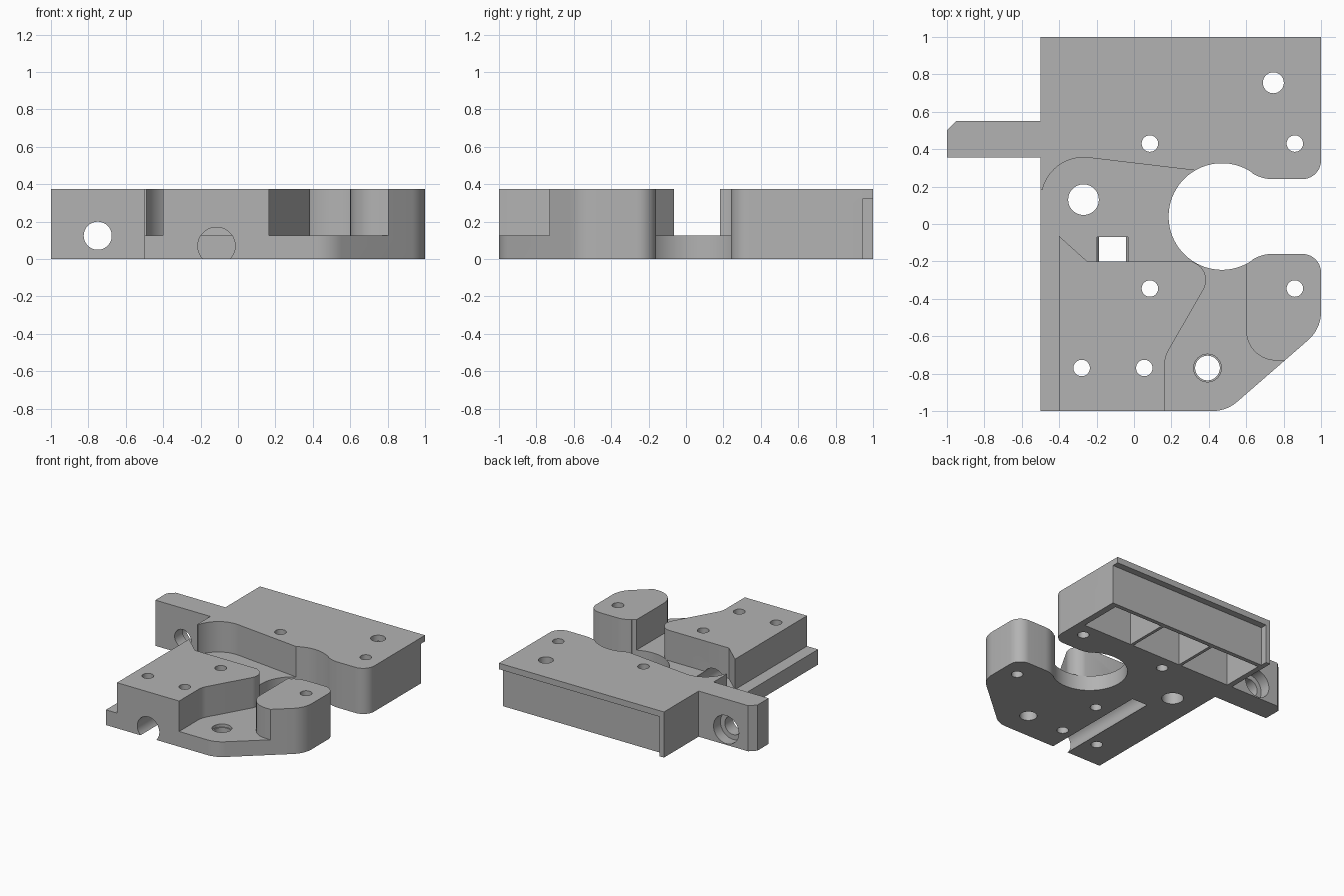
import bpy, bmesh
from math import cos, sin, radians, pi
from mathutils import Matrix

cube = bpy.data.objects.get("Cube")
if cube:
    bpy.data.objects.remove(cube, do_unlink=True)

grey = bpy.data.materials.new("plain grey")
grey.use_nodes = True
colour = (0.45, 0.45, 0.45, 1)
grey.diffuse_color = colour
grey.node_tree.nodes["Principled BSDF"].inputs["Base Color"].default_value = colour


def arc(cx, cy, r, start, end, steps=10):
    angles = [radians(start + (end - start) * i / steps) for i in range(steps + 1)]
    return [(cx + r * cos(a), cy + r * sin(a)) for a in angles]


def make_object(name, bm):
    bmesh.ops.recalc_face_normals(bm, faces=bm.faces)
    mesh = bpy.data.meshes.new(name)
    bm.to_mesh(mesh)
    bm.free()
    mesh.materials.append(grey)
    obj = bpy.data.objects.new(name, mesh)
    bpy.context.collection.objects.link(obj)
    return obj


def prism(name, points, bottom, top):
    bm = bmesh.new()
    face = bm.faces.new([bm.verts.new((x, y, bottom)) for x, y in points])
    side = bmesh.ops.extrude_face_region(bm, geom=[face])
    verts = [v for v in side["geom"] if isinstance(v, bmesh.types.BMVert)]
    bmesh.ops.translate(bm, verts=verts, vec=(0, 0, top - bottom))
    return make_object(name, bm)


def box(name, x0, x1, y0, y1, z0, z1):
    return prism(name, [(x0, y0), (x1, y0), (x1, y1), (x0, y1)], z0, z1)


def rod_along_y(name, x, z, r, y0, y1):
    bm = bmesh.new()
    bmesh.ops.create_cone(bm, cap_ends=True, segments=48, radius1=r, radius2=r, depth=y1 - y0,
                          matrix=Matrix.Translation((x, (y0 + y1) / 2, z)) @ Matrix.Rotation(pi / 2, 4, 'X'))
    return make_object(name, bm)


def hole(x, y, r, bottom=-0.1):
    return prism("hole_cutter", arc(x, y, r, 0, 352.5, 47), bottom, 0.5)


# Full-height body with the round mouth and the side arm
outline = [(-0.5, -1)]
outline += arc(0.42, -0.8, 0.2, -90, -49)
outline += arc(0.8, -0.47, 0.2, -49, 0)
outline += arc(0.9, -0.26, 0.1, 0, 90)
outline += arc(0.74, -0.36, 0.2, 90, 123)
outline += arc(0.47, 0.04, 0.285, -56, -304, 48)
outline += arc(0.74, 0.44, 0.2, -123, -90)
outline += arc(0.9, 0.34, 0.1, -90, 0)
outline += [(1, 1), (-0.5, 1), (-0.5, 0.55), (-0.95, 0.55), (-1, 0.5), (-1, 0.355), (-0.5, 0.355)]
body = prism("bracket_body", outline, 0, 0.375)

# Lowered floor: channel, side ledge and front corner
floor = [(-0.6, 0.18)]
floor += arc(-0.27, 0.13, 0.226, 167, 84, 12)
floor += [(0.34, 0.285), (0.47, 0.04), (0.6, -0.2)]
floor += arc(0.76, -0.57, 0.16, 180, 270)
floor += [(0.81, -0.73), (0.81, -1.1), (0.165, -1.1)]
floor += arc(0.315, -0.75, 0.15, 180, 151, 6)
floor += arc(0.285, -0.3, 0.1, -29, 62, 10)
floor += [(0.31, -0.2), (-0.25, -0.2), (-0.4, -0.065), (-0.4, -1.1), (-0.6, -1.1)]
cutters = [prism("floor_cutter", floor, 0.125, 0.5)]

# Recess under the rear lip
cutters.append(box("rear_cutter", -0.46, 1.1, 0.945, 1.1, -0.1, 0.325))

# Three pockets in the underside of the rear block
for start in (-0.455, 0.02, 0.495):
    cutters.append(box("pocket_cutter", start, start + 0.45, 0.55, 0.91, -0.1, 0.325))

# Underside groove, arm bore and its counterbore
cutters.append(rod_along_y("groove_cutter", -0.115, 0.07, 0.1, -1.1, -0.07))
cutters.append(rod_along_y("arm_bore_cutter", -0.75, 0.125, 0.075, 0.2, 0.7))
cutters.append(rod_along_y("counterbore_cutter", -0.75, 0.125, 0.115, 0.46, 0.7))

# Vertical holes
for x, y in ((0.085, -0.345), (0.86, -0.345), (-0.28, -0.77), (0.055, -0.77), (0.085, 0.43), (0.86, 0.43)):
    cutters.append(hole(x, y, 0.044))
cutters += [hole(0.745, 0.755, 0.056), hole(-0.27, 0.13, 0.082),
            hole(0.393, -0.77, 0.066), hole(0.393, -0.77, 0.074, 0.1)]

# Cut everything from the body
bpy.ops.object.select_all(action='DESELECT')
bpy.context.view_layer.objects.active = body
body.select_set(True)
for cutter in cutters:
    cutter.hide_render = True
    cut = body.modifiers.new("cut", 'BOOLEAN')
    cut.operation = 'DIFFERENCE'
    cut.solver = 'EXACT'
    cut.object = cutter
    bpy.ops.object.modifier_apply(modifier=cut.name)
    bpy.data.objects.remove(cutter, do_unlink=True)
bpy.ops.object.shade_smooth_by_angle(angle=radians(30))
